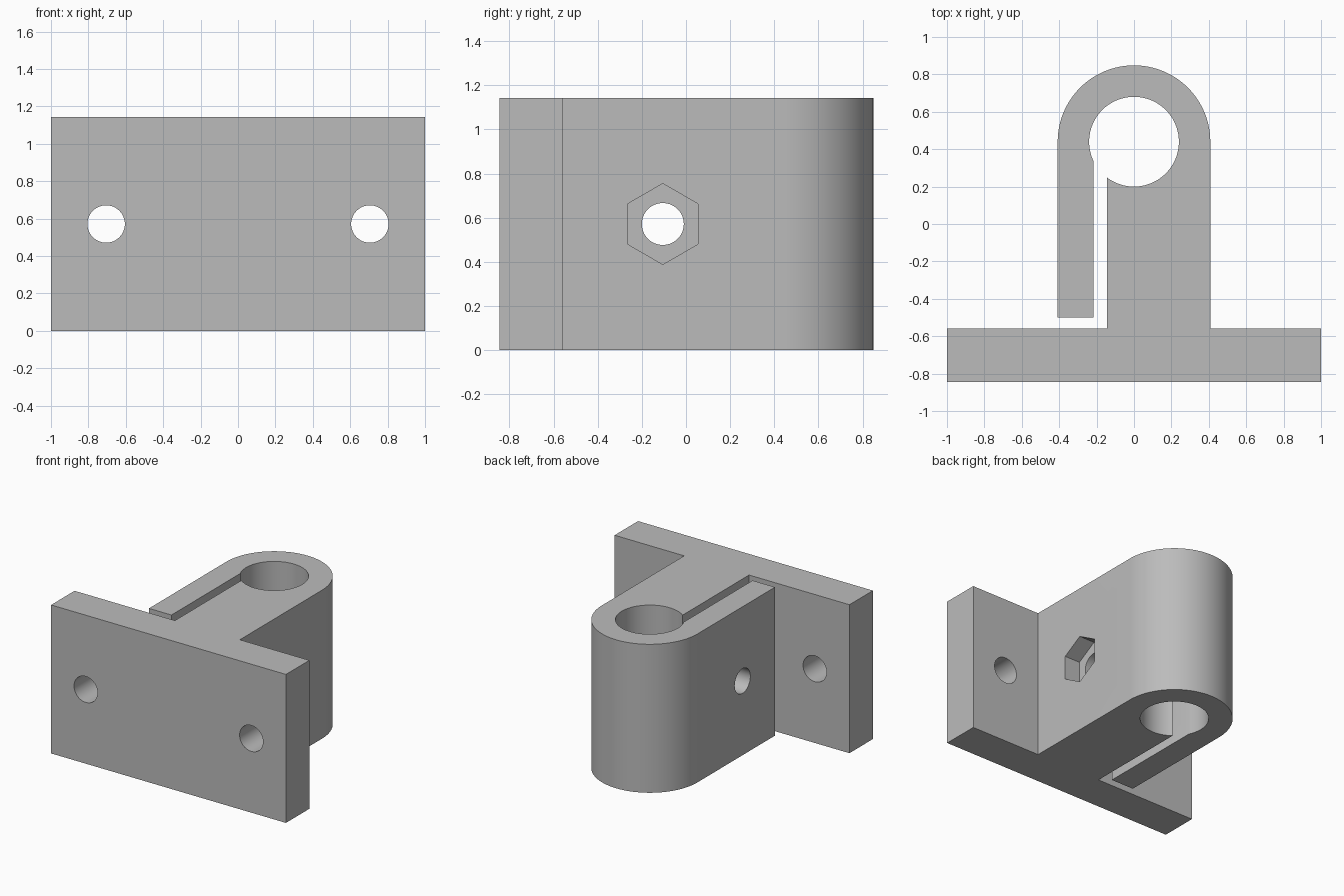
import bpy, bmesh
from math import pi, cos, sin, acos, radians

cube = bpy.data.objects.get("Cube")
if cube:
    bpy.data.objects.remove(cube, do_unlink=True)

HEIGHT = 1.143
MID = HEIGHT / 2
FRONT, BACK = -0.845, -0.56      # mounting plate depth
BORE_Y, BORE_R, OUTER_R = 0.44, 0.24, 0.408
SLOT_LEFT, SLOT_RIGHT = -0.217, -0.145
ARM_END = -0.5
BOLT_Y = -0.105

grey = bpy.data.materials.new("plain grey")
grey.use_nodes = True
COLOUR = (0.5, 0.5, 0.5, 1)
grey.diffuse_color = COLOUR
grey.node_tree.nodes["Principled BSDF"].inputs["Base Color"].default_value = COLOUR


def arc(cx, cy, r, start, end, steps):
    angles = [start + (end - start) * i / steps for i in range(steps + 1)]
    return [(cx + r * cos(a), cy + r * sin(a)) for a in angles]


def prism(name, outline, low, high, axis="z"):
    """Extrude a closed outline between two positions along an axis."""
    place = {"x": lambda u, v, w: (w, u, v),
             "y": lambda u, v, w: (u, w, v),
             "z": lambda u, v, w: (u, v, w)}[axis]
    bm = bmesh.new()
    bottom = [bm.verts.new(place(u, v, low)) for u, v in outline]
    top = [bm.verts.new(place(u, v, high)) for u, v in outline]
    bm.faces.new(bottom[::-1])
    bm.faces.new(top)
    for i in range(len(outline)):
        j = (i + 1) % len(outline)
        bm.faces.new((bottom[i], bottom[j], top[j], top[i]))
    bmesh.ops.recalc_face_normals(bm, faces=bm.faces)
    mesh = bpy.data.meshes.new(name)
    bm.to_mesh(mesh)
    bm.free()
    mesh.materials.append(grey)
    obj = bpy.data.objects.new(name, mesh)
    bpy.context.collection.objects.link(obj)
    return obj


def circle(u, v, r, sides=64, start=0.0):
    return arc(u, v, r, start, start + 2 * pi, sides)[:-1]


# Plate, block, rounded end and clamping arm share one profile;
# the bore opens into the slot
outline = [(-1, FRONT), (1, FRONT), (1, BACK), (OUTER_R, BACK)]
outline += arc(0, BORE_Y, OUTER_R, 0, pi, 64)
outline += [(-OUTER_R, ARM_END), (SLOT_LEFT, ARM_END)]
outline += arc(0, BORE_Y, BORE_R, 2 * pi - acos(SLOT_LEFT / BORE_R),
               -acos(SLOT_RIGHT / BORE_R), 80)
outline += [(SLOT_RIGHT, BACK), (-1, BACK)]
bracket = prism("clamp_bracket", outline, 0, HEIGHT)

# Mounting holes, clamp bolt hole and hexagonal nut pocket
cutters = [prism("mounting_hole_cutter", circle(x, MID, 0.1), -1, -0.53, "y")
           for x in (-0.705, 0.705)]
cutters.append(prism("bolt_hole_cutter", circle(BOLT_Y, MID, 0.095), -0.6, 0.6, "x"))
cutters.append(prism("nut_pocket_cutter",
                     circle(BOLT_Y, MID, 0.183, 6, radians(90)),
                     OUTER_R - 0.13, 0.6, "x"))

bpy.ops.object.select_all(action="DESELECT")
bpy.context.view_layer.objects.active = bracket
bracket.select_set(True)
for cutter in cutters:
    cutter.hide_render = True
    cut = bracket.modifiers.new(cutter.name, "BOOLEAN")
    cut.operation = "DIFFERENCE"
    cut.solver = "EXACT"
    cut.object = cutter
    bpy.ops.object.modifier_apply(modifier=cut.name)
    bpy.data.objects.remove(cutter, do_unlink=True)

bpy.ops.object.shade_smooth_by_angle(angle=radians(30))
